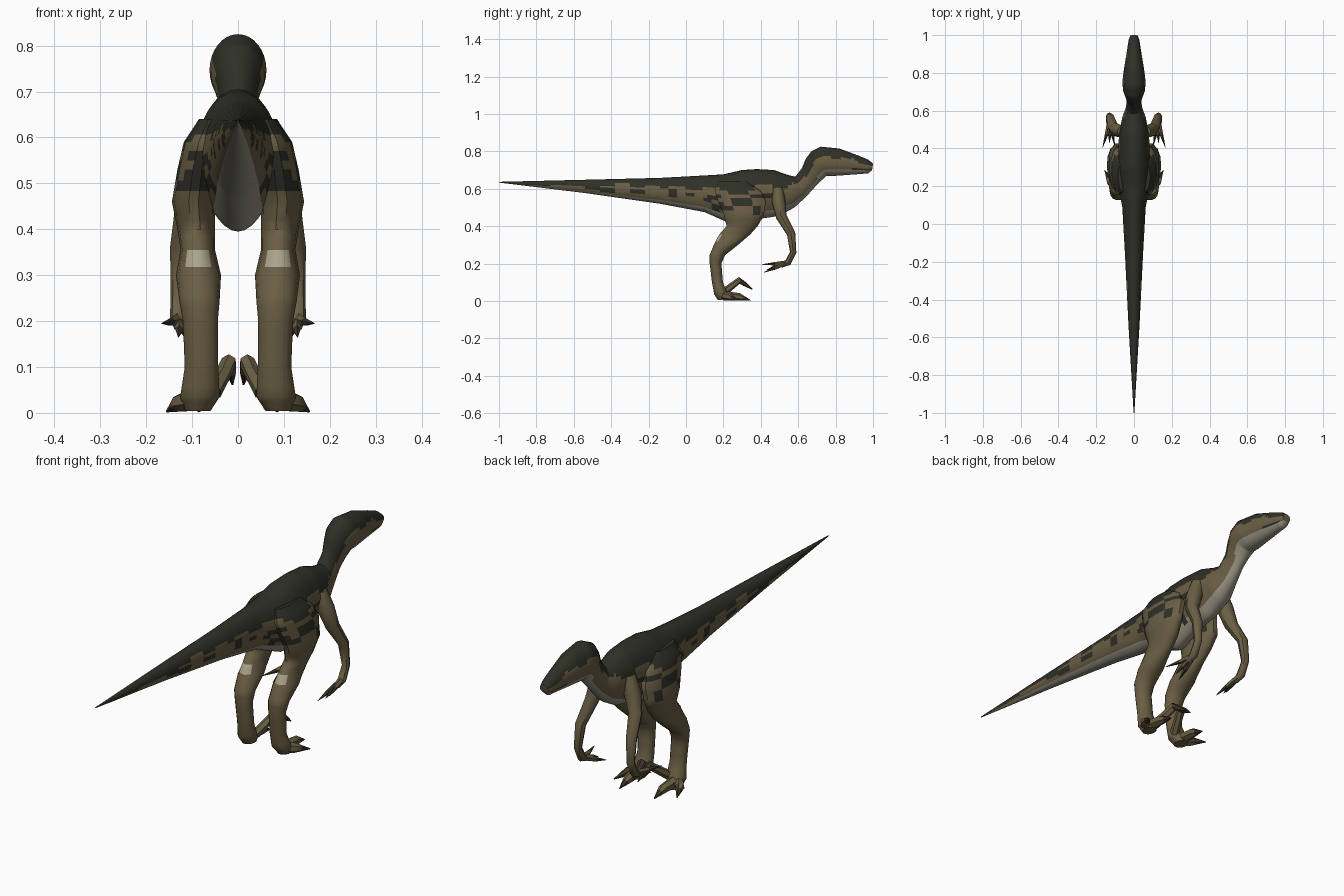
import bpy, bmesh
from math import sin, cos, pi, radians
from mathutils import Vector

cube = bpy.data.objects.get("Cube")
if cube:
    bpy.data.objects.remove(cube)


def material(name, rgb):
    mat = bpy.data.materials.new(name)
    mat.use_nodes = True
    mat.diffuse_color = (*rgb, 1)
    bsdf = mat.node_tree.nodes["Principled BSDF"]
    bsdf.inputs["Base Color"].default_value = (*rgb, 1)
    bsdf.inputs["Roughness"].default_value = 0.9
    return mat


DARK, BROWN, PALE, CLAW, SPOT = range(5)
materials = [
    material("dark olive back", (0.028, 0.029, 0.020)),
    material("brown hide", (0.145, 0.112, 0.058)),
    material("pale belly", (0.30, 0.28, 0.215)),
    material("dark claw", (0.045, 0.036, 0.022)),
    material("cream patch", (0.40, 0.37, 0.25)),
]


def loft(name, rings, colour, steps=1):
    """Skin a row of rings, with extra rings between them for the markings."""
    fine = []
    for a, b in zip(rings, rings[1:]):
        for s in range(steps):
            fine.append([p.lerp(q, s / steps) for p, q in zip(a, b)])
    fine.append(rings[-1])
    bm = bmesh.new()
    rows = [[bm.verts.new(p) for p in ring] for ring in fine]
    n = len(rows[0])
    for a, b in zip(rows, rows[1:]):
        for i in range(n):
            j = (i + 1) % n
            bm.faces.new((a[i], a[j], b[j], b[i]))
    bm.faces.new(rows[0])
    bm.faces.new(rows[-1])
    bmesh.ops.recalc_face_normals(bm, faces=bm.faces)
    for f in bm.faces:
        f.material_index = colour(f.calc_center_median())
    mesh = bpy.data.meshes.new(name)
    bm.to_mesh(mesh)
    bm.free()
    for mat in materials:
        mesh.materials.append(mat)
    obj = bpy.data.objects.new(name, mesh)
    bpy.context.collection.objects.link(obj)
    bpy.ops.object.select_all(action="DESELECT")
    obj.select_set(True)
    bpy.context.view_layer.objects.active = obj
    bpy.ops.object.shade_smooth_by_angle(angle=radians(45))
    return obj


def tube(name, path, colour, sides=6, steps=1):
    """Limb along a path of (point, radius)."""
    pts = [Vector(p) for p, r in path]
    rings = []
    for i, (p, r) in enumerate(path):
        t = (pts[min(i + 1, len(pts) - 1)] - pts[max(i - 1, 0)]).normalized()
        u = t.cross(Vector((1, 0, 0))).normalized()
        v = t.cross(u)
        rings.append([pts[i] + r * (u * cos(a) + v * sin(a))
                      for a in (2 * pi * k / sides for k in range(sides))])
    return loft(name, rings, colour, steps)


# Markings on the flanks: centre y, z and radii
BLOTCHES = [
    (-.52, .605, .03, .012), (-.42, .592, .02, .014), (-.26, .585, .03, .014),
    (-.08, .575, .03, .02), (.03, .57, .03, .012), (.14, .55, .05, .016),
    (.19, .50, .06, .02), (.30, .53, .07, .014), (.42, .56, .07, .018),
    (.37, .48, .03, .016), (.28, .585, .06, .014), (.92, .703, .07, .005),
]


def blotched(c):
    return any(((c.y - y) / a) ** 2 + ((c.z - z) / b) ** 2 < 1
               for y, z, a, b in BLOTCHES)


# Body, from tail tip to snout: top y, top z, bottom y, bottom z, half width
BODY = [
    (-1, .637, -1, .633, .002), (-.54, .648, -.54, .577, .029),
    (-.14, .658, -.14, .52, .049), (.08, .67, .10, .475, .062),
    (.20, .677, .20, .43, .085), (.30, .70, .28, .395, .095),
    (.38, .705, .40, .44, .085), (.47, .70, .50, .455, .078),
    (.55, .672, .58, .50, .062), (.585, .665, .64, .555, .044),
    (.62, .71, .69, .61, .038), (.64, .76, .725, .645, .047),
    (.67, .80, .75, .668, .058), (.72, .825, .78, .668, .062),
    (.82, .815, .84, .672, .052), (.92, .778, .92, .678, .037),
    (.975, .755, .975, .682, .028), (1, .735, .995, .70, .02),
]


def body_ring(ty, tz, by, bz, w, n=32):
    top, low = Vector((0, ty, tz)), Vector((0, by, bz))
    ring = []
    for k in range(n):
        a = 2 * pi * k / n
        x = w * sin(a)
        if cos(a) < 0 and .1 < ty < .5:
            x *= 1 + .25 * cos(a)
        ring.append(top.lerp(low, (1 - cos(a)) / 2) + Vector((x, 0, 0)))
    return ring


def body_colour(c):
    # Depth below the spine, as a share of the local height
    for a, b in zip(BODY, BODY[1:]):
        ta, tb = Vector((0, a[0], a[1])), Vector((0, b[0], b[1]))
        la, lb = Vector((0, a[2], a[3])), Vector((0, b[2], b[3]))
        for s in (.1, .3, .5, .7, .9):
            top, low = ta.lerp(tb, s), la.lerp(lb, s)
            d = low - top
            t = (Vector((0, c.y, c.z)) - top).dot(d) / d.length_squared
            if (top + d * t - Vector((0, c.y, c.z))).length < .003 + .01 * (c.y < .55):
                wave = .05 * sin(c.y * 41) + .03 * sin(c.y * 97)
                limit = .34 + wave + max(0, -.45 - c.y)
                if t < limit:
                    return DARK
                if blotched(c):
                    return DARK
                return PALE if t > (.78 if c.y > .7 else .84) + wave * .3 else BROWN
    return BROWN


loft("body", [body_ring(*s) for s in BODY], body_colour, 5)

# Leg rings: z, rear y, front y, inner x, outer x
LEG = [
    (.64, .17, .34, .03, .085), (.59, .15, .40, .035, .118),
    (.53, .17, .43, .045, .132), (.46, .20, .42, .05, .144),
    (.40, .215, .385, .05, .132), (.355, .175, .345, .05, .125),
    (.30, .147, .28, .037, .135), (.245, .125, .21, .04, .128),
    (.20, .126, .19, .044, .12), (.10, .138, .198, .043, .116),
    (.035, .15, .225, .04, .126), (.004, .17, .24, .06, .115),
]


def leg_ring(side, z, rear, front, inner, outer, n=14):
    return [Vector((side * ((inner + outer) / 2 + (outer - inner) / 2 * cos(a)),
                    (rear + front) / 2 + (front - rear) / 2 * sin(a), z))
            for a in (2 * pi * k / n for k in range(n))]


def leg_colour(c):
    if c.z > .60 + .015 * sin(c.y * 50):
        return DARK
    if c.y < .21 and abs(c.z - .34) < .022 and abs(abs(c.x) - .088) < .025:
        return SPOT
    return DARK if c.z > .44 and blotched(c) else BROWN


def plain(c):
    return BROWN


def clawed(reach):
    """Dark claw beyond the given y on a toe."""
    return lambda c: CLAW if c.y > reach else BROWN


def finger_colour(c):
    return CLAW if c.y < .47 else BROWN


for side, label in ((1, "left"), (-1, "right")):
    def at(x, y, z):
        return (side * x, y, z)

    loft(label + "_leg", [leg_ring(side, *s) for s in LEG], leg_colour, 3)

    # Two walking toes and the raised sickle toe
    for part, tip in (("outer_toe", (.155, .285, .003)), ("middle_toe", (.085, .345, .003))):
        mid = (tip[0] * .6 + .034, tip[1] - .06, .022)
        tube(f"{label}_{part}", [(at(.09, .19, .03), .026), (at(*mid), .02),
                                 (at(*tip), .002)], clawed(tip[1] - .045), 6, 3)
    tube(label + "_sickle_toe",
         [(at(.055, .20, .045), .02), (at(.035, .245, .08), .018),
          (at(.02, .285, .11), .018), (at(.015, .315, .09), .012),
          (at(.012, .355, .062), .002)], clawed(.30), 6)

    # Arm with three backswept fingers
    tube(label + "_arm",
         [(at(.06, .49, .60), .03), (at(.085, .495, .53), .036),
          (at(.108, .51, .45), .029), (at(.125, .562, .36), .023),
          (at(.13, .573, .26), .017), (at(.13, .545, .205), .018),
          (at(.13, .51, .19), .012)], plain, 8)
    for part, mid, tip in (
            ("outer_finger", (.145, .475, .198), (.166, .405, .195)),
            ("middle_finger", (.128, .475, .182), (.13, .43, .165)),
            ("inner_finger", (.113, .475, .175), (.102, .415, .152))):
        tube(f"{label}_{part}", [(at(.13, .545, .205), .013), (at(*mid), .010),
                                 (at(*tip), .001)], finger_colour, 5, 2)
